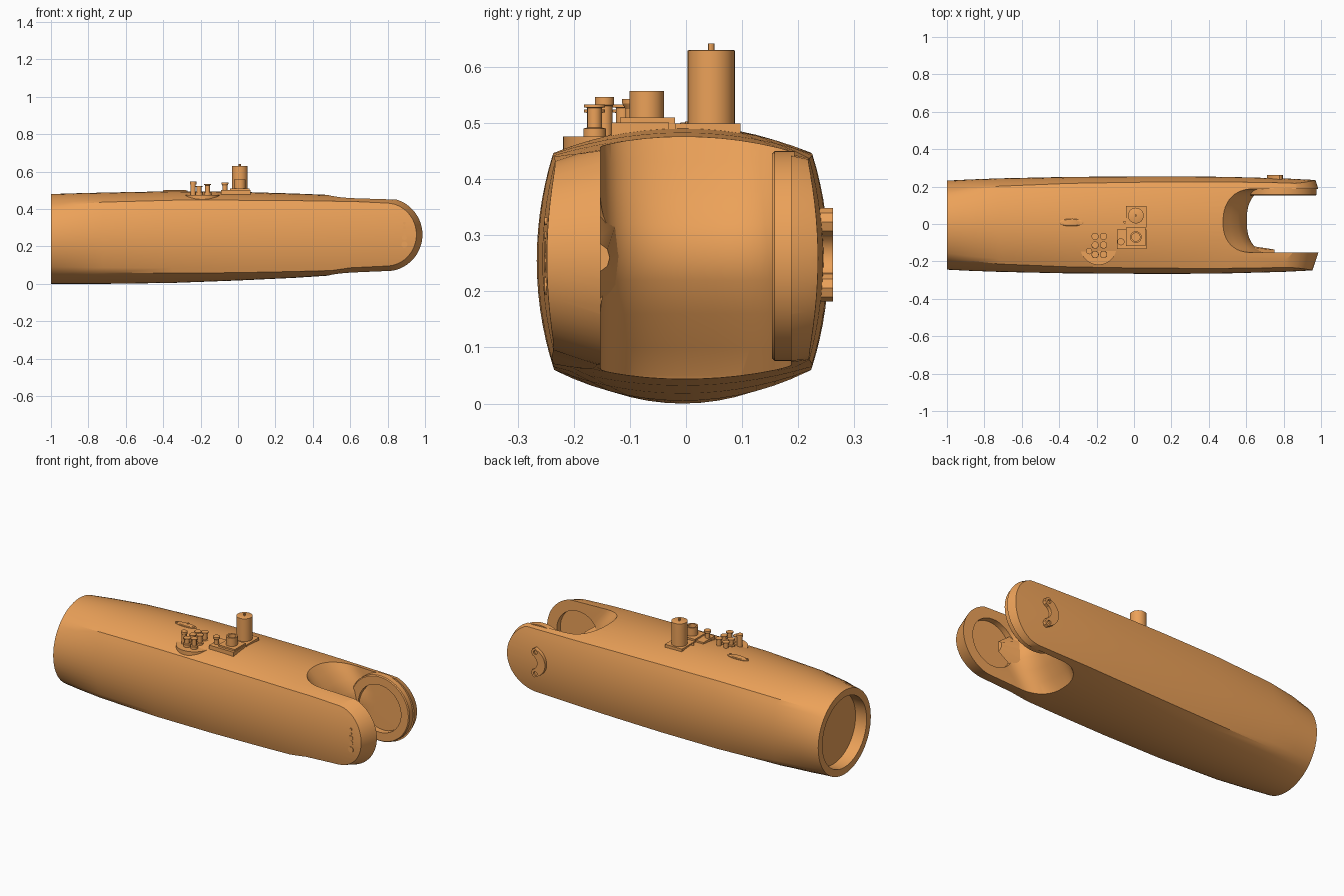
import bpy, bmesh, math
from mathutils import Vector, Matrix

if "Cube" in bpy.data.objects:
    bpy.data.objects.remove(bpy.data.objects["Cube"])

ORANGE = bpy.data.materials.new("orange_paint")
ORANGE.diffuse_color = (0.84, 0.36, 0.10, 1)
ORANGE.use_nodes = True
ORANGE.node_tree.nodes["Principled BSDF"].inputs["Base Color"].default_value = ORANGE.diffuse_color


def make(name, bm, angle=30):
    bmesh.ops.recalc_face_normals(bm, faces=bm.faces)
    me = bpy.data.meshes.new(name)
    bm.to_mesh(me)
    bm.free()
    ob = bpy.data.objects.new(name, me)
    bpy.context.collection.objects.link(ob)
    me.materials.append(ORANGE)
    smooth(ob, angle)
    return ob


def smooth(ob, angle=30):
    bpy.ops.object.select_all(action='DESELECT')
    ob.select_set(True)
    bpy.context.view_layer.objects.active = ob
    bpy.ops.object.shade_smooth_by_angle(angle=math.radians(angle))


def loft(name, rings, angle=30):
    """Capped skin through rings of equal point count."""
    bm = bmesh.new()
    vs = [[bm.verts.new(p) for p in r] for r in rings]
    n = len(vs[0])
    for a, b in zip(vs, vs[1:]):
        for i in range(n):
            j = (i + 1) % n
            bm.faces.new((a[i], a[j], b[j], b[i]))
    bm.faces.new(vs[0])
    bm.faces.new(vs[-1])
    return make(name, bm, angle)


def lathe(name, profile, loc, along='Z', n=32, scale=(1, 1)):
    """Turned part from (radius, height) pairs; along picks its axis."""
    rot = Matrix.Rotation(-math.pi / 2, 3, 'X') if along == 'Y' else \
        Matrix.Rotation(math.pi / 2, 3, 'Y') if along == 'X' else Matrix()
    rings = [[rot @ Vector((r * scale[0] * math.cos(t), r * scale[1] * math.sin(t), h)) + Vector(loc)
              for t in (2 * math.pi * i / n for i in range(n))] for r, h in profile]
    return loft(name, rings)


def box(name, x, y, z):
    return loft(name, [[(x[0], y[0], h), (x[1], y[0], h), (x[1], y[1], h), (x[0], y[1], h)] for h in z])


def boolean(ob, cutter, op='DIFFERENCE'):
    m = ob.modifiers.new("cut", 'BOOLEAN')
    m.operation, m.object, m.solver = op, cutter, 'EXACT'
    bpy.context.view_layer.objects.active = ob
    bpy.ops.object.modifier_apply(modifier=m.name)
    bpy.data.objects.remove(cutter)


def arc3(a, b, c, n):
    """Points of the circle arc from a through b to c, without c."""
    a, b, c = Vector(a), Vector(b), Vector(c)
    h, half = (b - (a + c) / 2).length, (c - a).length / 2
    R = (h * h + half * half) / (2 * h)
    out = (b - (a + c) / 2).normalized()
    ctr, side = b - out * R, (c - a).normalized()
    t0 = math.asin(min(1, half / R))
    return [ctr + out * R * math.cos(t) + side * R * math.sin(t)
            for t in (-t0 + 2 * t0 * i / n for i in range(n))]


# Main housing: round at the back end, four bulged sides further on
YC = -0.006
stations = [  # x, bottom, top, half width, corner y, corner bottom, corner top
    (-1.0, 0.0, .48, .238, .169, .071, .409),
    (-.88, 0.0, .484, .244, .19, .066, .426),
    (-.72, 0.0, .488, .25, .208, .061, .437),
    (-.35, .005, .495, .258, .223, .057, .447),
    (0.0, .018, .492, .26, .229, .06, .447),
    (.3, .032, .483, .26, .231, .066, .445),
    (.5, .045, .475, .258, .231, .071, .442),
    (.8, .062, .463, .25, .226, .078, .437),
    (1.05, .08, .452, .237, .216, .09, .43)]
rings = []
for x, zb, zt, w, cy, cb, ct in stations:
    zm = (cb + ct) / 2
    pts = arc3((-cy, ct), (0, zt), (cy, ct), 14) + arc3((cy, ct), (w, zm), (cy, cb), 14) \
        + arc3((cy, cb), (0, zb), (-cy, cb), 14) + arc3((-cy, cb), (-w, zm), (-cy, ct), 14)
    rings.append([(x, p.x + YC, p.y) for p in pts])
body = loft("housing", rings)

# Rounded fork tip, narrowing toward the outer sides
TX, TZ = .79, .263
rings = []
for y, r in ((-.3, .145), (-.236, .168), (-.15, .197), (.15, .207), (.22, .185), (.3, .155)):
    arc = [(TX + r * math.cos(t), y, TZ + r * math.sin(t))
           for t in (math.radians(-86 + 172 * i / 32) for i in range(33))]
    rings.append([(-1.5, y, -.2)] + [(.6, y, TZ - r - .01)] + arc + [(.6, y, TZ + r + .01)] + [(-1.5, y, .8)])
boolean(body, loft("tip_cutter", rings), 'INTERSECT')

# Fork slot with a convex back wall
Y0, Y1 = -.152, .187
rings = []
for z, x0 in ((-.06, .43), (.05, .48), (.1, .515), (.16, .557), (.22, .592), (.27, .603),
              (.32, .592), (.38, .557), (.43, .515), (.48, .472), (.56, .42)):
    r = [(1.3, Y0, z)]
    for i in range(25):
        t = -math.pi / 2 + math.pi * i / 24
        s, c = math.sin(t), max(0, math.cos(t))
        r.append((x0 + .14 - .14 * c ** .8, (Y0 + Y1) / 2 + (Y1 - Y0) / 2 * math.copysign(abs(s) ** .8, s), z))
    rings.append(r + [(1.3, Y1, z)])
boolean(body, loft("slot_cutter", rings))

# Round sockets in the near fork arm and in the back end
boolean(body, lathe("arm_socket_cutter", [(.135, 0), (.135, .08)], (TX, -.185, TZ), 'Y', 48))
boolean(body, lathe("end_socket_cutter", [(.2, -.1), (.2, .07)], (-1, YC, .24), 'X', 56))
smooth(body)

# Bearing pad on the far fork arm
lathe("bearing_pad", [(.135, .04), (.135, 0), (.182, 0), (.187, .005), (.187, .04)],
      (TX, .153, TZ), 'Y', 56)

# Fairing wedge between slot wall and near arm
loft("slot_wedge", [[(.56, -.16, .13), (.56, -.115, .2), (.56, -.1, .27), (.56, -.115, .34), (.56, -.16, .4)],
                    [(.63, -.16, .15), (.63, -.125, .21), (.63, -.118, .265), (.63, -.125, .32), (.63, -.16, .38)],
                    [(.75, -.16, .23), (.75, -.14, .245), (.75, -.136, .26), (.75, -.14, .275), (.75, -.16, .29)]])

# Bean-shaped plate with two screws on the far side
def bean(y):
    out = []
    n = 16
    for i in range(n + 1):
        t = math.radians(115 + 130 * i / n)
        out.append((.80 + .09 * math.cos(t), y, .265 + .078 * math.sin(t) * 1.06))
    cx, cz = .80 + .065 * math.cos(math.radians(245)), .265 + .065 * math.sin(math.radians(245))
    for k in range(5):
        t = math.radians(-80 + 40 * k)
        out.append((cx + .025 * math.cos(t), y, cz + .025 * math.sin(t)))
    for i in range(9):
        t = math.radians(235 - 110 * i / 8)
        out.append((.80 + .04 * math.cos(t), y, .265 + .04 * math.sin(t)))
    for k in range(5):
        t = math.radians(-80 + 40 * k)
        out.append((cx + .025 * math.cos(t), y, .53 - cz + .025 * math.sin(t)))
    return out
plate = loft("side_plate", [bean(.225), bean(.262)])
for s in (-1, 1):
    boolean(plate, lathe("screw_cutter", [(.011, 0), (.011, .02)], (.772, .253, .265 + s * .06), 'Y', 16))
smooth(plate)

# Small relief studs on the near side
for z, r in ((.325, .007), (.3, .007), (.275, .014), (.248, .014), (.21, .016)):
    lathe("side_stud", [(r, 0), (r, .03)], (.89, -.252, z), 'Y', 16)

# Motor with shaft on a square plate
box("motor_plate", (-.042, .066), (-.02, .097), (.475, .499))
lathe("motor", [(.042, 0), (.042, .131), (.04, .132)], (.01, .045, .498), n=40)
lathe("motor_shaft", [(.006, 0), (.006, .015)], (.01, .045, .627), n=12)

# Hollow cup on a stepped plate
box("cup_base", (-.09, .066), (-.133, -.03), (.455, .501))
box("cup_plate", (-.042, .062), (-.118, -.02), (.48, .51))
lathe("cup", [(.031, 0), (.031, .048), (.022, .048), (.022, .02)], (.01, -.07, .509), n=32)

# Flared post beside the cup
lathe("flared_post", [(.022, 0), (.022, .025), (.013, .03), (.013, .06), (.019, .07), (.019, .078)],
      (-.07, -.095, .465), n=20)

# Round button deck with its posts
lathe("button_deck", [(.097, 0), (.097, .076)], (-.19, -.122, .4), n=48)
for x, top in ((-.208, .524), (-.163, .533)):
    for y in (-.066, -.112, -.163):
        h = top - .47
        lathe("button_post", [(.02, 0), (.02, .02), (.013, .022), (.013, h - .006), (.019, h - .005), (.019, h)],
              (x, y, .47), n=20)
lathe("tall_post", [(.014, 0), (.014, .06), (.017, .062), (.017, .076)], (-.24, -.145, .47), n=20)

# Low oval cover and pins behind the deck
lathe("oval_cover", [(1, 0), (1, .012), (.85, .015)], (-.335, .008, .486), n=32, scale=(.065, .02))
for x, y in ((-.39, .005), (-.33, .022), (-.285, .005), (-.05, .01)):
    lathe("pin", [(.007, 0), (.007, .016)], (x, y, .487), n=12)
